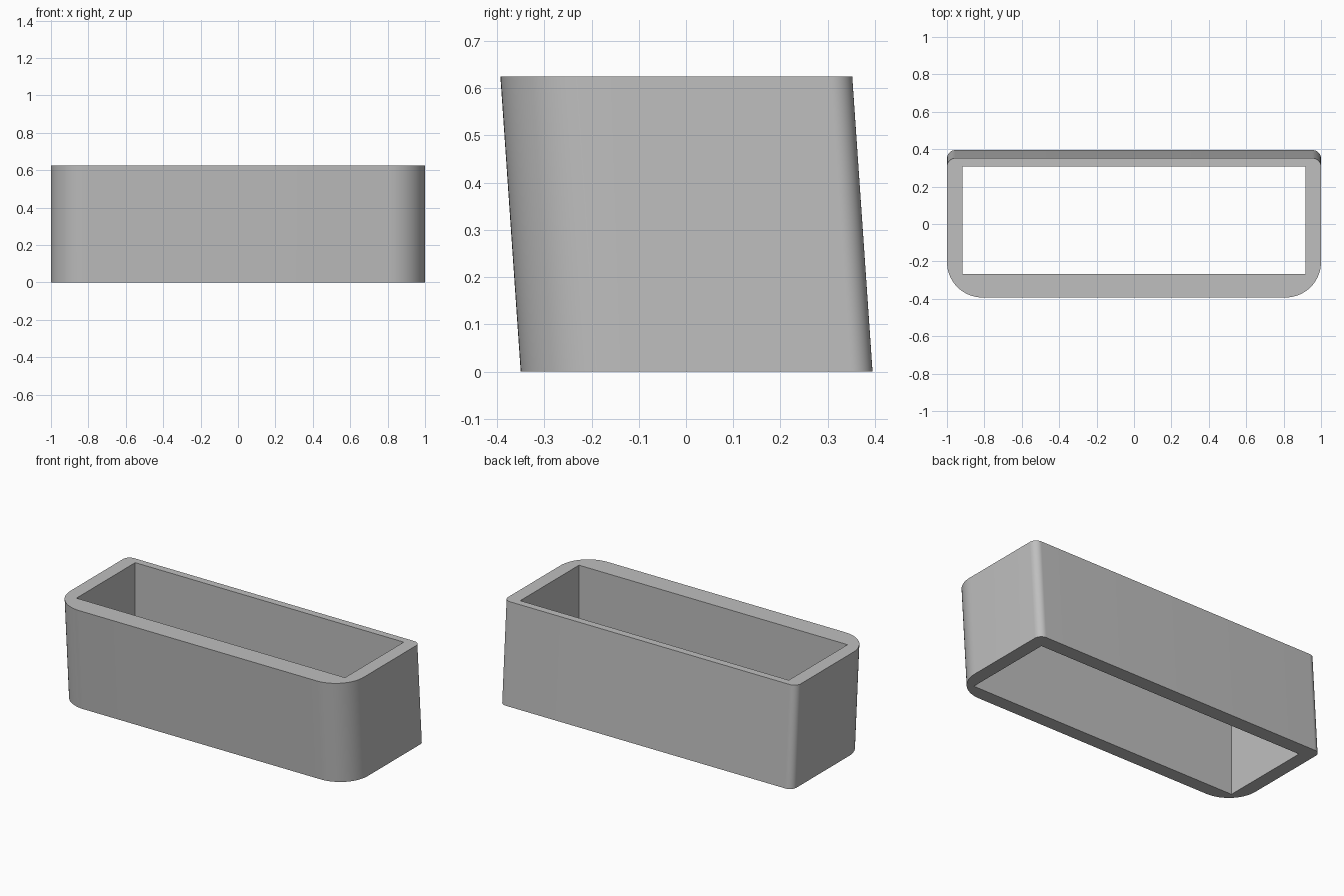
import bpy
import bmesh
from math import cos, sin, pi

cube = bpy.data.objects.get("Cube")
if cube:
    bpy.data.objects.remove(cube)

HEIGHT, LEAN = 0.625, -0.043
SEGMENTS = 16

# Light grey body colour
grey = bpy.data.materials.new("light_grey")
grey.use_nodes = True
colour = (0.52, 0.52, 0.52, 1)
grey.diffuse_color = colour
grey.node_tree.nodes["Principled BSDF"].inputs["Base Color"].default_value = colour


def rounded_outline(half_x, front, back, front_radius, back_radius):
    """Counter-clockwise outline with its own radius at front and back."""
    corners = [(1, back, -1, back_radius, 0), (-1, back, -1, back_radius, 1),
               (-1, front, 1, front_radius, 2), (1, front, 1, front_radius, 3)]
    points = []
    for side, y, inward, radius, quarter in corners:
        cx, cy = side * (half_x - radius), y + inward * radius
        steps = SEGMENTS if radius else 0
        for i in range(steps + 1):
            a = (quarter + i / max(steps, 1)) * pi / 2
            points.append((cx + radius * cos(a), cy + radius * sin(a)))
    return points


def wall(bm, outline, lean, flip=False):
    """Side faces between a bottom ring and a shifted top ring."""
    low = [bm.verts.new((x, y, 0)) for x, y in outline]
    high = [bm.verts.new((x, y + lean, HEIGHT)) for x, y in outline]
    for i in range(len(low)):
        j = (i + 1) % len(low)
        face = [low[i], low[j], high[j], high[i]]
        bm.faces.new(face[::-1] if flip else face)
    return low, high


def rim(bm, outer, inner, up):
    """One rim quarter per hole corner, joined by straight quads."""
    n = SEGMENTS + 1
    for q in range(4):
        arc = outer[q * n:(q + 1) * n]
        faces = [[a, b, inner[q]] for a, b in zip(arc, arc[1:])]
        k = (q + 1) % 4
        faces.append([arc[-1], outer[k * n], inner[k], inner[q]])
        for face in faces:
            bm.faces.new(face if up else face[::-1])


# Leaning outer shell with an upright rectangular opening through it
bm = bmesh.new()
outer_low, outer_high = wall(bm, rounded_outline(1, -0.35, 0.395, 0.19, 0.045), LEAN)
inner_low, inner_high = wall(bm, rounded_outline(0.917, -0.266, 0.307, 0, 0), 0, True)
rim(bm, outer_high, inner_high, True)
rim(bm, outer_low, inner_low, False)

mesh = bpy.data.meshes.new("open_sleeve")
bm.to_mesh(mesh)
bm.free()
mesh.materials.append(grey)
sleeve = bpy.data.objects.new("open_sleeve", mesh)
bpy.context.collection.objects.link(sleeve)

# Smooth round corners, crisp rims
bpy.ops.object.select_all(action='DESELECT')
sleeve.select_set(True)
bpy.context.view_layer.objects.active = sleeve
bpy.ops.object.shade_smooth_by_angle(angle=pi / 6)
